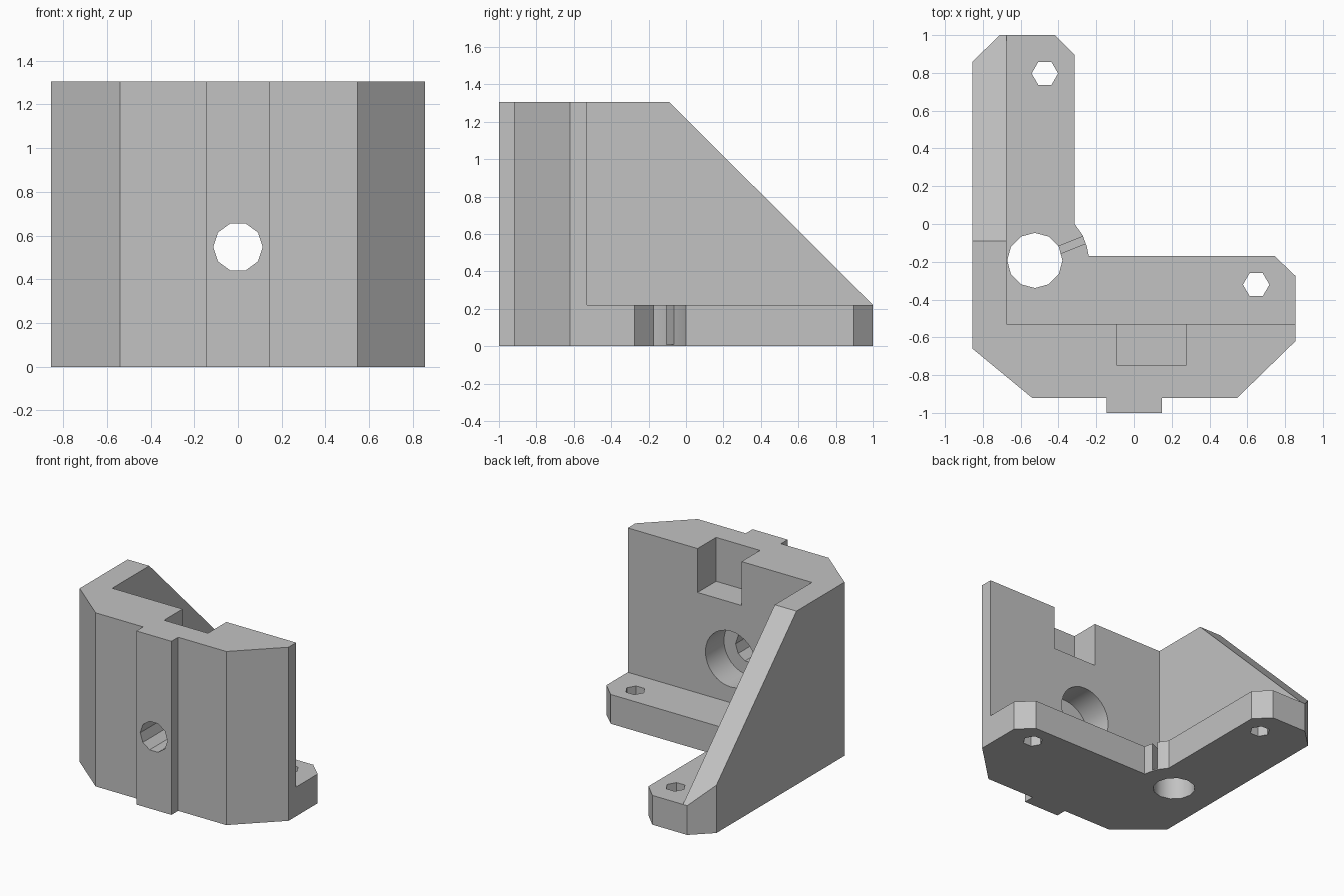
import bpy, bmesh
from math import cos, sin, pi, radians
from mathutils import Vector, Matrix

if "Cube" in bpy.data.objects:
    bpy.data.objects.remove(bpy.data.objects["Cube"], do_unlink=True)

grey = bpy.data.materials.new("plain grey")
grey.use_nodes = True
grey.diffuse_color = (0.54, 0.54, 0.54, 1)
grey.node_tree.nodes["Principled BSDF"].inputs["Base Color"].default_value = grey.diffuse_color

HEIGHT, BASE = 1.305, 0.22
BACK, SIDE = -0.53, -0.675      # inner faces of the front wall and side gusset


def prism(name, points, axis, start, end):
    """Extrude a closed profile along x, y or z."""
    place = {"x": lambda a, b: (start, a, b),
             "y": lambda a, b: (a, start, b),
             "z": lambda a, b: (a, b, start)}[axis]
    step = Vector([(end - start) * (axis == k) for k in "xyz"])
    bm = bmesh.new()
    face = bm.faces.new([bm.verts.new(place(*p)) for p in points])
    top = bmesh.ops.extrude_face_region(bm, geom=[face])["geom"]
    bmesh.ops.translate(bm, vec=step, verts=[v for v in top if isinstance(v, bmesh.types.BMVert)])
    bmesh.ops.recalc_face_normals(bm, faces=bm.faces)
    mesh = bpy.data.meshes.new(name)
    bm.to_mesh(mesh)
    bm.free()
    mesh.materials.append(grey)
    obj = bpy.data.objects.new(name, mesh)
    bpy.context.collection.objects.link(obj)
    return obj


def ring(cx, cy, r, n):
    return [(cx + r * cos(2 * pi * i / n), cy + r * sin(2 * pi * i / n)) for i in range(n)]


def rect(x0, x1, y0, y1):
    return [(x0, y0), (x1, y0), (x1, y1), (x0, y1)]


# Full-height body: L-shaped footprint with chamfers, front rib and corner boss
outline = [(-0.855, -0.66), (-0.54, -0.92), (-0.145, -0.92), (-0.145, -1), (0.147, -1),
           (0.147, -0.92), (0.547, -0.92), (0.855, -0.62), (0.855, -0.275), (0.745, -0.17),
           (-0.24, -0.17), (-0.25, -0.12), (-0.272, -0.06), (-0.315, 0), (-0.315, 0.895),
           (-0.42, 1), (-0.71, 1), (-0.855, 0.86)]
body = prism("corner_bracket", outline, "z", 0, HEIGHT)

# Narrow radial slot from the boss edge to the corner hole
slot = prism("slot_cutter", rect(0.1, 0.4, -0.02, 0.02), "z", 0.01, 0.4)
slot.data.transform(Matrix.Translation((-0.525, -0.19, 0)) @ Matrix.Rotation(radians(22), 4, "Z"))

cutters = [
    # Space above the base plate and the sloping edge of the gusset
    prism("interior_cutter", rect(SIDE, 1.2, BACK, 1.2), "z", BASE, 1.6),
    prism("slope_cutter", [(-0.29, 1.504), (1.2, 0.021), (1.2, 1.504)], "x", -1, -0.6),
    # Notch in the top of the wall
    prism("notch_cutter", rect(-0.09, 0.275, -0.75, -0.4), "z", 0.975, 1.6),
    # Through hole and counterbore in the wall
    prism("bolt_cutter", ring(0, 0.548, 0.113, 10), "y", -1.2, -0.4),
    prism("counterbore_cutter", ring(0, 0.548, 0.21, 32), "y", -0.75, -0.4),
    # Holes through the base
    prism("corner_hole_cutter", ring(-0.525, -0.193, 0.146, 12), "z", -0.1, 0.5),
    prism("rear_hole_cutter", ring(-0.472, 0.797, 0.07, 6), "z", -0.1, 0.5),
    prism("side_hole_cutter", ring(0.647, -0.321, 0.07, 6), "z", -0.1, 0.5),
    slot,
]

for cutter in cutters:
    mod = body.modifiers.new(cutter.name, "BOOLEAN")
    mod.operation = "DIFFERENCE"
    mod.solver = "EXACT"
    mod.object = cutter

# Apply the cuts and discard the cutters
bpy.context.view_layer.update()
result = body.evaluated_get(bpy.context.evaluated_depsgraph_get())
mesh = bpy.data.meshes.new_from_object(result)
body.modifiers.clear()
body.data = mesh
for cutter in cutters:
    bpy.data.objects.remove(cutter, do_unlink=True)
mesh.materials.clear()
mesh.materials.append(grey)
for face in mesh.polygons:
    face.material_index = 0

bpy.ops.object.select_all(action="DESELECT")
body.select_set(True)
bpy.context.view_layer.objects.active = body
bpy.ops.object.shade_smooth_by_angle(angle=radians(31))
